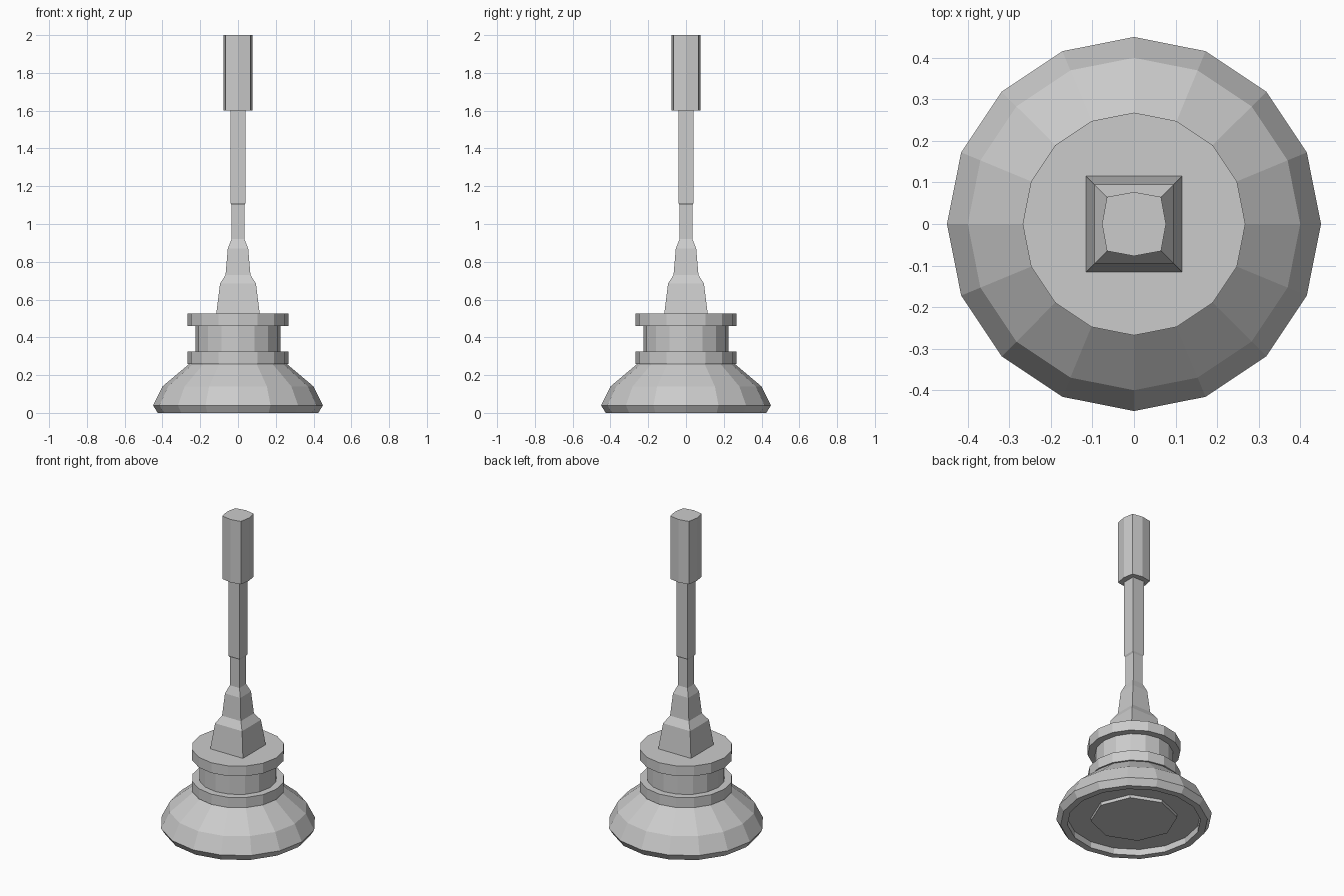
import bpy
import bmesh
from math import cos, sin, pi

cube = bpy.data.objects.get("Cube")
if cube:
    bpy.data.objects.remove(cube, do_unlink=True)

grey = bpy.data.materials.new("plain_grey")
grey.use_nodes = True
colour = (0.6, 0.6, 0.6, 1)
grey.diffuse_color = colour
grey.node_tree.nodes["Principled BSDF"].inputs["Base Color"].default_value = colour


def ring(sides, radius):
    """Regular outline with one corner on +x."""
    return [(radius * cos(2 * pi * i / sides), radius * sin(2 * pi * i / sides))
            for i in range(sides)]


def square(half):
    return [(half, half), (-half, half), (-half, -half), (half, -half)]


def bulged_square(half, bulge):
    """Square whose side midpoints are pushed outward."""
    quarter = [(bulge, 0), (half, half)]
    return (quarter + [(-y, x) for x, y in quarter]
            + [(-x, -y) for x, y in quarter] + [(y, -x) for x, y in quarter])


def loft(name, sections):
    """Skin a stack of (outline, height) sections and cap both ends."""
    bm = bmesh.new()
    loops = [[bm.verts.new((x, y, z)) for x, y in outline] for outline, z in sections]
    for low, high in zip(loops, loops[1:]):
        n = len(low)
        for i in range(n):
            j = (i + 1) % n
            bm.faces.new((low[i], low[j], high[j], high[i]))
    bm.faces.new(loops[0][::-1])
    bm.faces.new(loops[-1])
    bmesh.ops.recalc_face_normals(bm, faces=bm.faces)
    mesh = bpy.data.meshes.new(name)
    bm.to_mesh(mesh)
    bm.free()
    mesh.materials.append(grey)
    obj = bpy.data.objects.new(name, mesh)
    bpy.context.collection.objects.link(obj)
    return obj


def round_part(name, profile, sides=16):
    return loft(name, [(ring(sides, r), z) for r, z in profile])


# Flared base with a shallow recess underneath
round_part("base", [(0.385, 0.04), (0.385, 0), (0.425, 0), (0.45, 0.04),
                    (0.40, 0.14), (0.255, 0.262)])
round_part("underside_boss", [(0.25, 0.02), (0.25, 0.05)], sides=8)

# Two collars around a narrower neck
round_part("lower_collar", [(0.268, 0.26), (0.268, 0.325)])
round_part("neck", [(0.225, 0.32), (0.225, 0.465)])
round_part("upper_collar", [(0.268, 0.46), (0.268, 0.525)])

# Square stepped socket running up into the shaft
steps = [(0.115, 0.525), (0.095, 0.685), (0.066, 0.73), (0.054, 0.87),
         (0.034, 0.92), (0.034, 1.1), (0.04, 1.11), (0.04, 1.605)]
loft("shaft", [(square(h), z) for h, z in steps])

# Grip at the top
loft("grip", [(bulged_square(0.065, 0.077), z) for z in (1.6, 2.0)])
